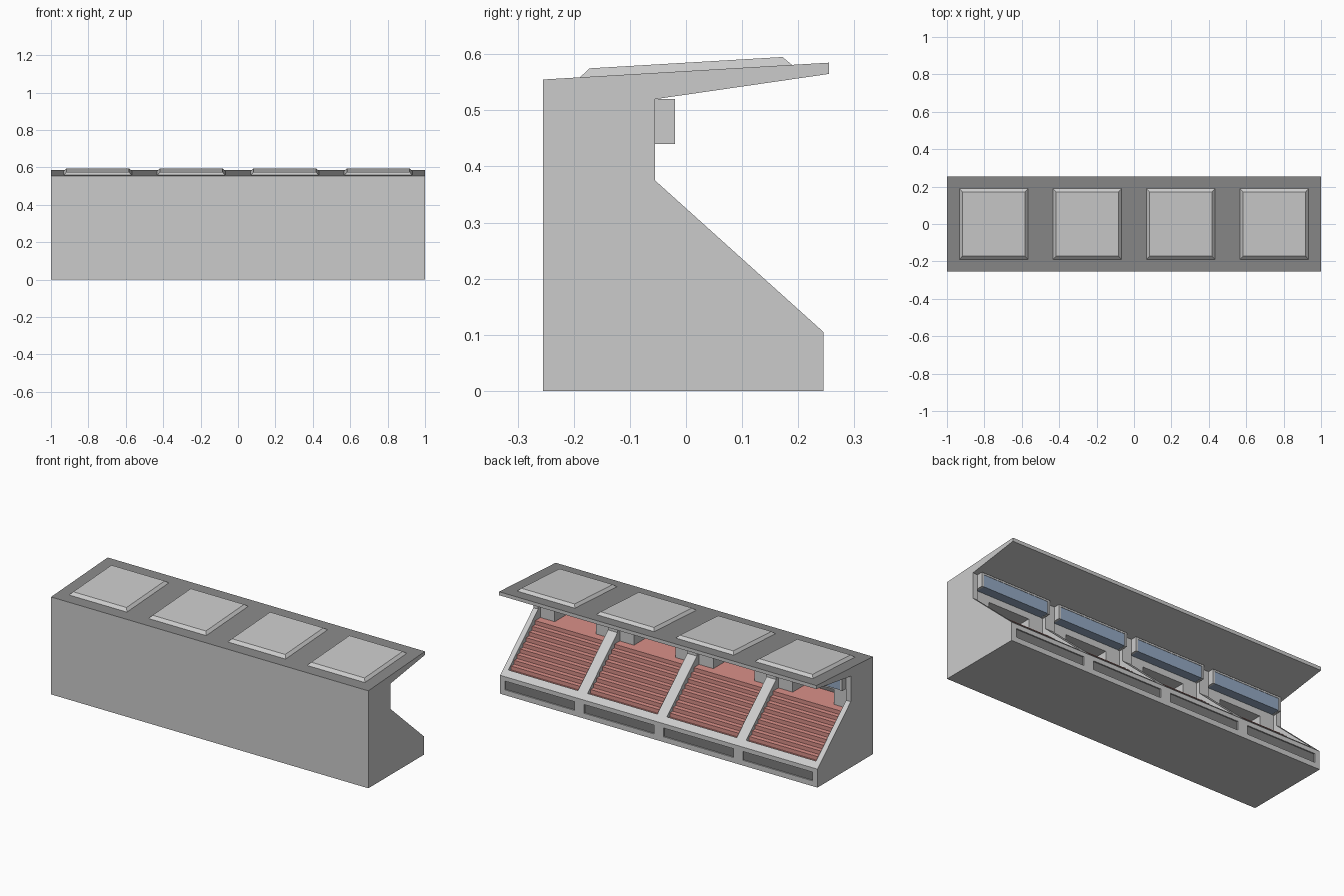
import bpy, bmesh
from mathutils import Vector

if "Cube" in bpy.data.objects:
    bpy.data.objects.remove(bpy.data.objects["Cube"])


def material(name, rgb):
    m = bpy.data.materials.new(name)
    m.diffuse_color = (*rgb, 1)
    m.use_nodes = True
    m.node_tree.nodes["Principled BSDF"].inputs["Base Color"].default_value = m.diffuse_color
    return m


RED = material("red_seating", (0.7, 0.28, 0.25))
DARK = material("dark_panel", (0.2, 0.2, 0.2))
ROOF = material("roof_dark", (0.25, 0.25, 0.25))
GLASS = material("blue_glass", (0.3, 0.4, 0.55))


def finish(name, bm, mat=None):
    bmesh.ops.recalc_face_normals(bm, faces=bm.faces)
    me = bpy.data.meshes.new(name)
    bm.to_mesh(me)
    bm.free()
    ob = bpy.data.objects.new(name, me)
    bpy.context.collection.objects.link(ob)
    if mat:
        me.materials.append(mat)
    return ob


def extrude_x(name, profile, x0, x1, mat=None):
    """Extrude a (y, z) profile from x0 to x1."""
    bm = bmesh.new()
    f = bm.faces.new([bm.verts.new((x0, y, z)) for y, z in profile])
    r = bmesh.ops.extrude_face_region(bm, geom=[f])
    vs = [v for v in r["geom"] if isinstance(v, bmesh.types.BMVert)]
    bmesh.ops.translate(bm, verts=vs, vec=Vector((x1 - x0, 0, 0)))
    return finish(name, bm, mat)


def box(name, x0, x1, y0, y1, z0, z1, mat=None):
    return extrude_x(name, [(y0, z0), (y1, z0), (y1, z1), (y0, z1)], x0, x1, mat)


def cut(target, cutter):
    m = target.modifiers.new("cut", 'BOOLEAN')
    m.operation = 'DIFFERENCE'
    m.solver = 'EXACT'
    m.object = cutter
    bpy.context.view_layer.objects.active = target
    bpy.ops.object.modifier_apply(modifier=m.name)
    bpy.data.objects.remove(cutter)


# Main building: one side profile with the overhanging roof
body = extrude_x("building", [
    (-0.255, 0), (0.245, 0), (0.245, 0.105), (-0.055, 0.375),
    (-0.055, 0.52), (0.255, 0.565), (0.255, 0.585), (-0.255, 0.555)], -1, 1)

WALL = -0.075      # back wall of each bay
DOOR = -0.2        # back of each doorway
STEPS = 10

for i in range(4):
    x = -1 + 0.5 * i
    a, b = x + 0.03, x + 0.47        # bay
    c, d = x + 0.12, x + 0.38        # doorway

    # Recesses: seating bay, doorway, front panel
    cut(body, extrude_x("bay_cutter", [
        (0.215, 0.09), (0.215, 0.3), (-0.05, 0.52), (WALL, 0.52),
        (WALL, 0.31), (-0.055, 0.31)], a, b))
    cut(body, box("door_cutter", c, d, DOOR, -0.07, 0.31, 0.405))
    cut(body, box("panel_cutter", a, b, 0.235, 0.26, 0.03, 0.08))

    # Stepped seating
    prof = [(WALL, 0.31), (-0.055, 0.31), (0.215, 0.09)]
    for s in range(STEPS):
        y = 0.215 - 0.027 * s
        z = 0.1 + 0.022 * (s + 1)
        prof += [(y, z), (y - 0.027, z)]
    prof.append((WALL, 0.32))
    extrude_x("seating", prof, a, b, RED)

    # Doorway floor and dark door
    box("doorway_floor", c, d, DOOR, WALL, 0.31, 0.32, RED)
    box("door", c, d, DOOR, DOOR + 0.005, 0.32, 0.405, DARK)

    # Dark panel in the low wall
    box("wall_panel", a, b, 0.235, 0.238, 0.03, 0.08, DARK)

    # Projecting glazed box with grey frame
    box("viewing_box_glass", a + 0.012, b - 0.012, WALL, -0.022, 0.442, 0.51, GLASS)
    box("viewing_box_top", a, b, WALL, -0.02, 0.51, 0.52)
    for e in (a, b - 0.012):
        box("viewing_box_end", e, e + 0.012, WALL, -0.02, 0.44, 0.51)

    # Raised roof pad with bevelled rim, following the roof slope
    bm = bmesh.new()
    rings = []
    for hx, hy, lift in ((0.183, 0.19, -0.001), (0.168, 0.172, 0.015)):
        rings.append([bm.verts.new((x + 0.25 + sx * hx, sy * hy,
                                    0.57 + 0.0588 * sy * hy + lift))
                      for sx, sy in ((-1, -1), (1, -1), (1, 1), (-1, 1))])
    lo, hi = rings
    bm.faces.new(lo)
    bm.faces.new(hi)
    for k in range(4):
        n = (k + 1) % 4
        bm.faces.new((lo[k], lo[n], hi[n], hi[k]))
    finish("roof_pad", bm)

# Dark roof covering on the top face only
body.data.materials.clear()
body.data.materials.append(material("grey", (0.8, 0.8, 0.8)))
body.data.materials.append(ROOF)
for p in body.data.polygons:
    p.material_index = 1 if p.normal.z > 0.9 and p.center.z > 0.55 else 0
